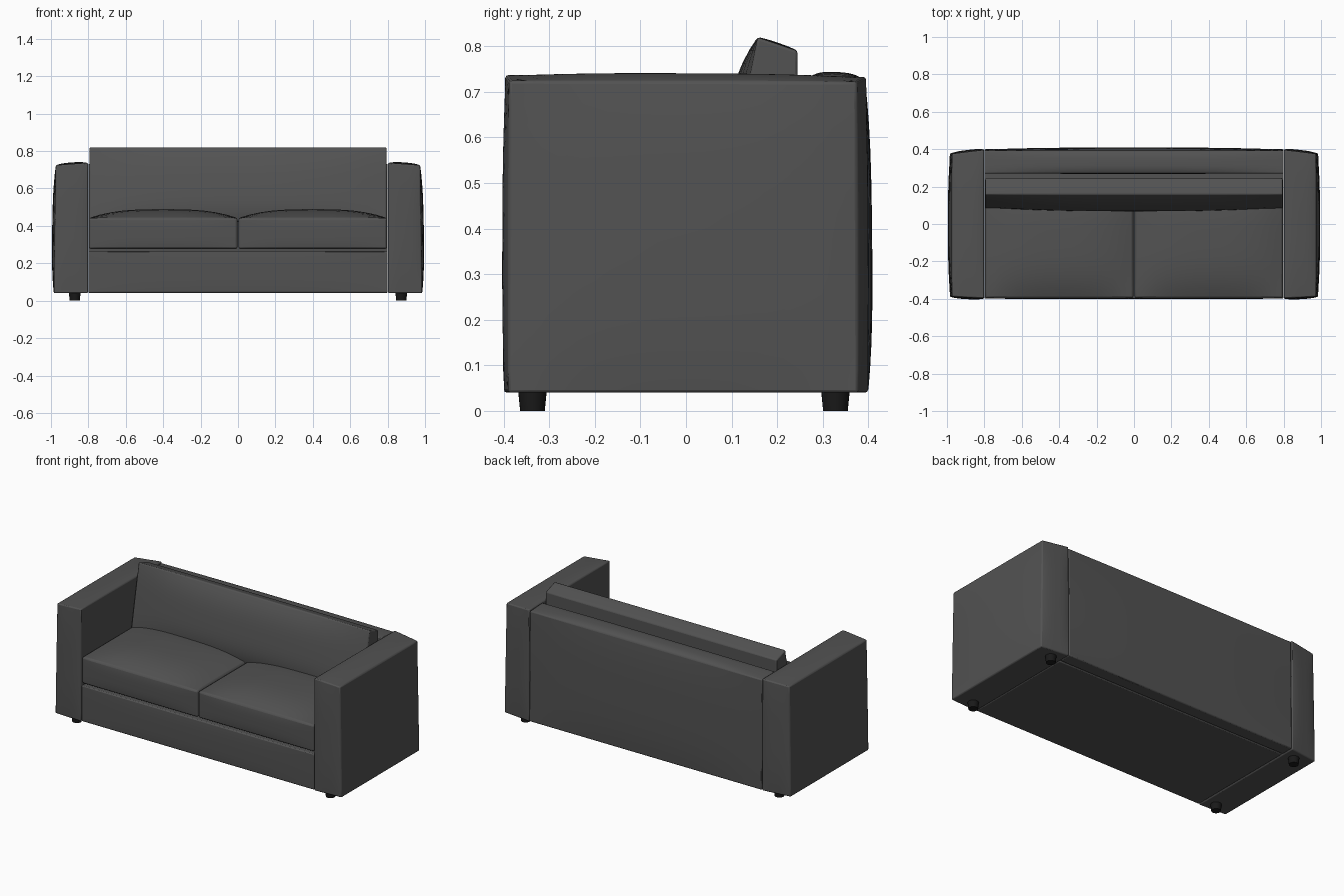
import bpy, bmesh
from mathutils import Vector

if "Cube" in bpy.data.objects:
    bpy.data.objects.remove(bpy.data.objects["Cube"])


def material(name, r, g, b):
    m = bpy.data.materials.new(name)
    m.diffuse_color = (r, g, b, 1)
    m.use_nodes = True
    m.node_tree.nodes["Principled BSDF"].inputs["Base Color"].default_value = m.diffuse_color
    return m


fabric = material("charcoal fabric", 0.085, 0.085, 0.085)
black = material("black foot", 0.01, 0.01, 0.01)


def padded(name, bottom, top, bulge, mirror=1, bevel=0.006, n=14):
    """Upholstered block: bottom/top quads run front-left, front-right, back-right,
    back-left. bulge holds puff amounts for -x, +x, -y, +y, -z, +z."""
    bm = bmesh.new()
    bmesh.ops.create_cube(bm, size=2)
    bmesh.ops.subdivide_edges(bm, edges=bm.edges[:], cuts=n - 1, use_grid_fill=True)
    quads = [[Vector(p) for p in q] for q in (bottom, top)]
    for v in bm.verts:
        c = v.co.copy()
        s, t, h = ((k + 1) / 2 for k in c)
        lo, hi = (q[0].lerp(q[1], s).lerp(q[3].lerp(q[2], s), t) for q in quads)
        p = lo.lerp(hi, h)
        for a in range(3):
            puff = bulge[2 * a + (c[a] > 0)]
            for o in range(3):
                if o != a:
                    puff *= 1 - abs(c[o]) ** 3
            p[a] += c[a] * puff
        p.x *= mirror
        v.co = p
    bmesh.ops.recalc_face_normals(bm, faces=bm.faces[:])
    me = bpy.data.meshes.new(name)
    bm.to_mesh(me)
    bm.free()
    ob = bpy.data.objects.new(name, me)
    bpy.context.collection.objects.link(ob)
    me.materials.append(fabric)
    mod = ob.modifiers.new("soft seam", "BEVEL")
    mod.width = bevel
    mod.segments = 2
    mod.limit_method = 'ANGLE'
    mod.angle_limit = 0.8
    smooth(ob)
    return ob


def smooth(ob):
    bpy.ops.object.select_all(action='DESELECT')
    ob.select_set(True)
    bpy.context.view_layer.objects.active = ob
    bpy.ops.object.shade_smooth_by_angle(angle=0.7)


def rect(x0, x1, y0, y1, z0, z1=None):
    z1 = z0 if z1 is None else z1
    return [(x0, y0, z0), (x1, y0, z0), (x1, y1, z1), (x0, y1, z1)]


# Base under the seat, and back panel
padded("base", rect(-0.8, 0.8, -0.398, 0.315, 0.042), rect(-0.8, 0.8, -0.398, 0.315, 0.265),
       (0, 0, 0.004, 0, 0, 0))
padded("back_panel", rect(-0.8, 0.8, 0.32, 0.4, 0.042), rect(-0.8, 0.8, 0.27, 0.393, 0.732, 0.725),
       (0, 0, 0.015, 0.012, 0, 0.015), bevel=0.01)

# Back cushion, leaning backwards
padded("back_cushion", rect(-0.795, 0.795, 0.08, 0.245, 0.42), rect(-0.795, 0.795, 0.157, 0.245, 0.82, 0.79),
       (0, 0, 0.035, 0, 0, 0.003))

for side, m in (("left", -1), ("right", 1)):
    # Arm, tapering towards its outer corners
    padded("arm_" + side,
           [(0.802, -0.4, 0.04), (0.985, -0.39, 0.04), (0.985, 0.378, 0.04), (0.802, 0.4, 0.04)],
           [(0.802, -0.397, 0.737), (0.974, -0.388, 0.724), (0.974, 0.375, 0.722), (0.802, 0.396, 0.733)],
           (0, 0.014, 0.008, 0.008, 0, 0.01), m)
    # Crowned seat cushion
    padded("seat_cushion_" + side, rect(0.003, 0.797, -0.396, 0.24, 0.277), rect(0.003, 0.797, -0.396, 0.24, 0.442),
           (0, 0, 0.006, 0, 0, 0.047), m, bevel=0.01)
    # Round feet
    for end, y in (("front", -0.337), ("back", 0.328)):
        bpy.ops.mesh.primitive_cone_add(vertices=24, radius1=0.027, radius2=0.032, depth=0.05,
                                        location=(m * 0.873, y, 0.025))
        foot = bpy.context.object
        foot.name = f"{end}_foot_{side}"
        foot.data.materials.append(black)
        smooth(foot)
